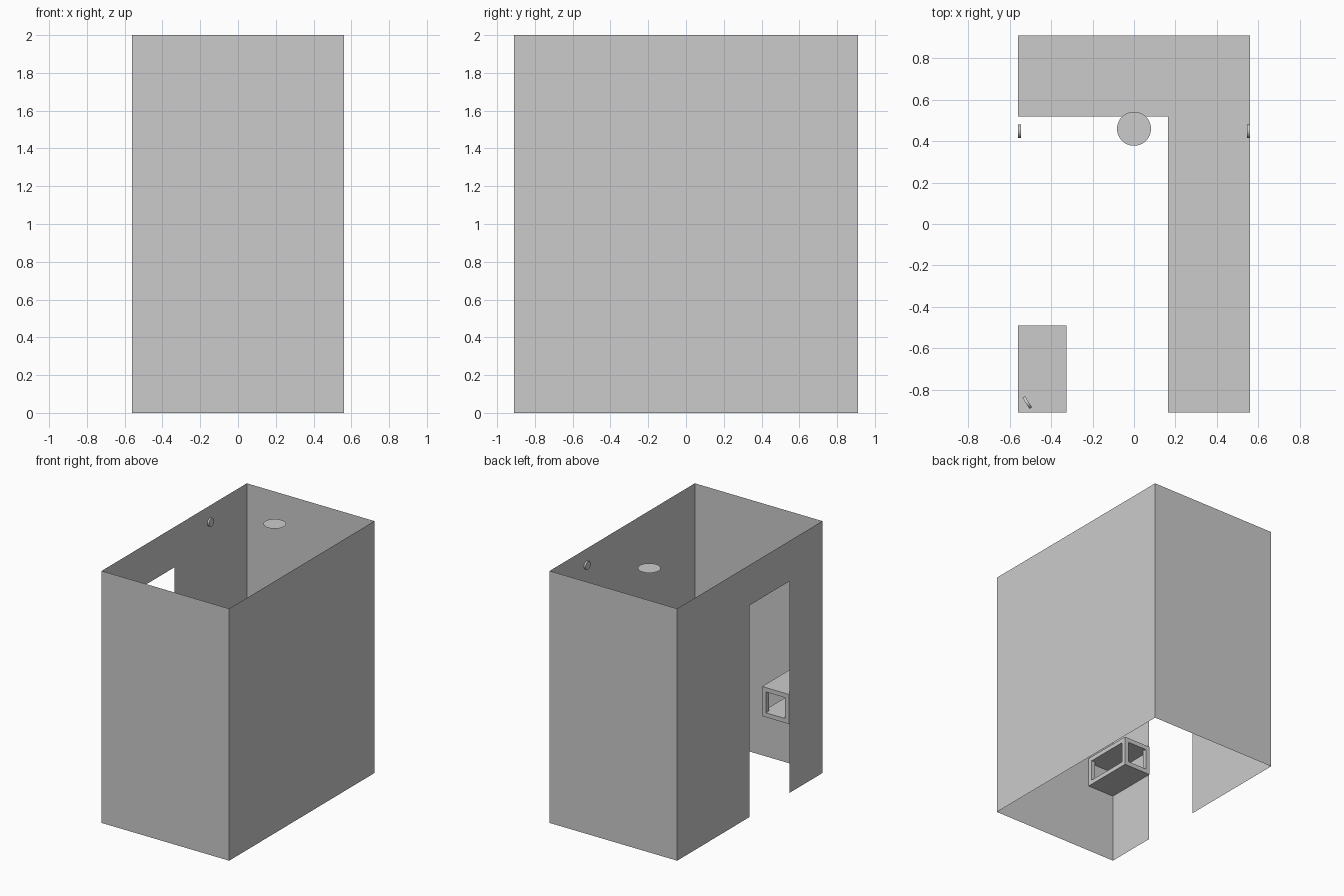
import bpy, bmesh, math
from mathutils import Matrix, Vector

if "Cube" in bpy.data.objects:
    bpy.data.objects.remove(bpy.data.objects["Cube"])

X, Y, H = 0.56, 0.91, 2.0          # half width, half depth, height
Z0, Z1, T = 0.55, 0.785, 0.035     # counter underside, counter top, frame size


def make_object(name, bm):
    mesh = bpy.data.meshes.new(name)
    bm.to_mesh(mesh)
    bm.free()
    ob = bpy.data.objects.new(name, mesh)
    bpy.context.collection.objects.link(ob)
    return ob


def panel(name, points):
    """Single thin sheet from an outline."""
    bm = bmesh.new()
    bm.faces.new([bm.verts.new(p) for p in points])
    return make_object(name, bm)


def add_prism(bm, outline, z0, z1):
    """Extrude a flat outline from z0 to z1."""
    face = bm.faces.new([bm.verts.new((x, y, z0)) for x, y in outline])
    top = bmesh.ops.extrude_face_region(bm, geom=[face])
    verts = [v for v in top["geom"] if isinstance(v, bmesh.types.BMVert)]
    bmesh.ops.translate(bm, vec=(0, 0, z1 - z0), verts=verts)


def open_counter(name, outline, posts):
    """Top and bottom boards joined by corner posts, open between them."""
    bm = bmesh.new()
    add_prism(bm, outline, Z0, Z0 + T)
    add_prism(bm, outline, Z1 - T, Z1)
    for x, y, sx, sy in posts:     # sx, sy point inward from the corner
        add_prism(bm, [(x, y), (x + sx * T, y), (x + sx * T, y + sy * T), (x, y + sy * T)],
                  Z0 + T, Z1 - T)
    bmesh.ops.recalc_face_normals(bm, faces=bm.faces)
    return make_object(name, bm)


def wall_fixture(name, location, facing):
    """Small round puck facing a horizontal direction."""
    bm = bmesh.new()
    turn = Vector(facing).to_track_quat('Z', 'Y').to_matrix().to_4x4()
    bmesh.ops.create_cone(bm, cap_ends=True, segments=32, radius1=0.032, radius2=0.032,
                          depth=0.014, matrix=Matrix.Translation(location) @ turn)
    ob = make_object(name, bm)
    bpy.context.view_layer.objects.active = ob
    ob.select_set(True)
    bpy.ops.object.shade_smooth_by_angle(angle=math.radians(35))
    ob.select_set(False)


# Room walls; the left one has a doorway notch
panel("front_wall", [(-X, -Y, 0), (X, -Y, 0), (X, -Y, H), (-X, -Y, H)])
panel("back_wall", [(X, Y, 0), (-X, Y, 0), (-X, Y, H), (X, Y, H)])
panel("right_wall", [(X, -Y, 0), (X, Y, 0), (X, Y, H), (X, -Y, H)])
door_a, door_b, door_h = -0.495, 0.005, 1.68
panel("left_wall", [(-X, y, z) for y, z in [
    (Y, 0), (door_b, 0), (door_b, door_h), (door_a, door_h),
    (door_a, 0), (-Y, 0), (-Y, H), (Y, H)]])

# L-shaped counter along the right and back walls
cx, cy = 0.165, 0.52
open_counter("corner_counter",
             [(-X, Y), (-X, cy), (cx, cy), (cx, -Y), (X, -Y), (X, Y)],
             [(-X, Y, 1, -1), (-X, cy, 1, 1), (cx, cy, 1, 1),
              (cx, -Y, 1, 1), (X, -Y, -1, 1), (X, Y, -1, -1)])

# Small open cabinet beside the doorway
bx, by = -0.325, -0.49
open_counter("small_cabinet",
             [(-X, -Y), (bx, -Y), (bx, by), (-X, by)],
             [(-X, -Y, 1, 1), (bx, -Y, -1, 1), (bx, by, -1, -1), (-X, by, 1, -1)])

# Ceiling lamp
bm = bmesh.new()
bmesh.ops.create_circle(bm, cap_ends=True, segments=48, radius=0.082,
                        matrix=Matrix.Translation((0, 0.46, H)))
make_object("ceiling_lamp", bm)

# Round fixtures high on the walls
wall_fixture("left_fixture", (-X + 0.007, 0.448, 1.87), (1, 0, 0))
wall_fixture("right_fixture", (X - 0.007, 0.448, 1.87), (-1, 0, 0))
wall_fixture("corner_fixture", (-0.516, -0.862, 1.87), (0.85, 0.53, 0))
